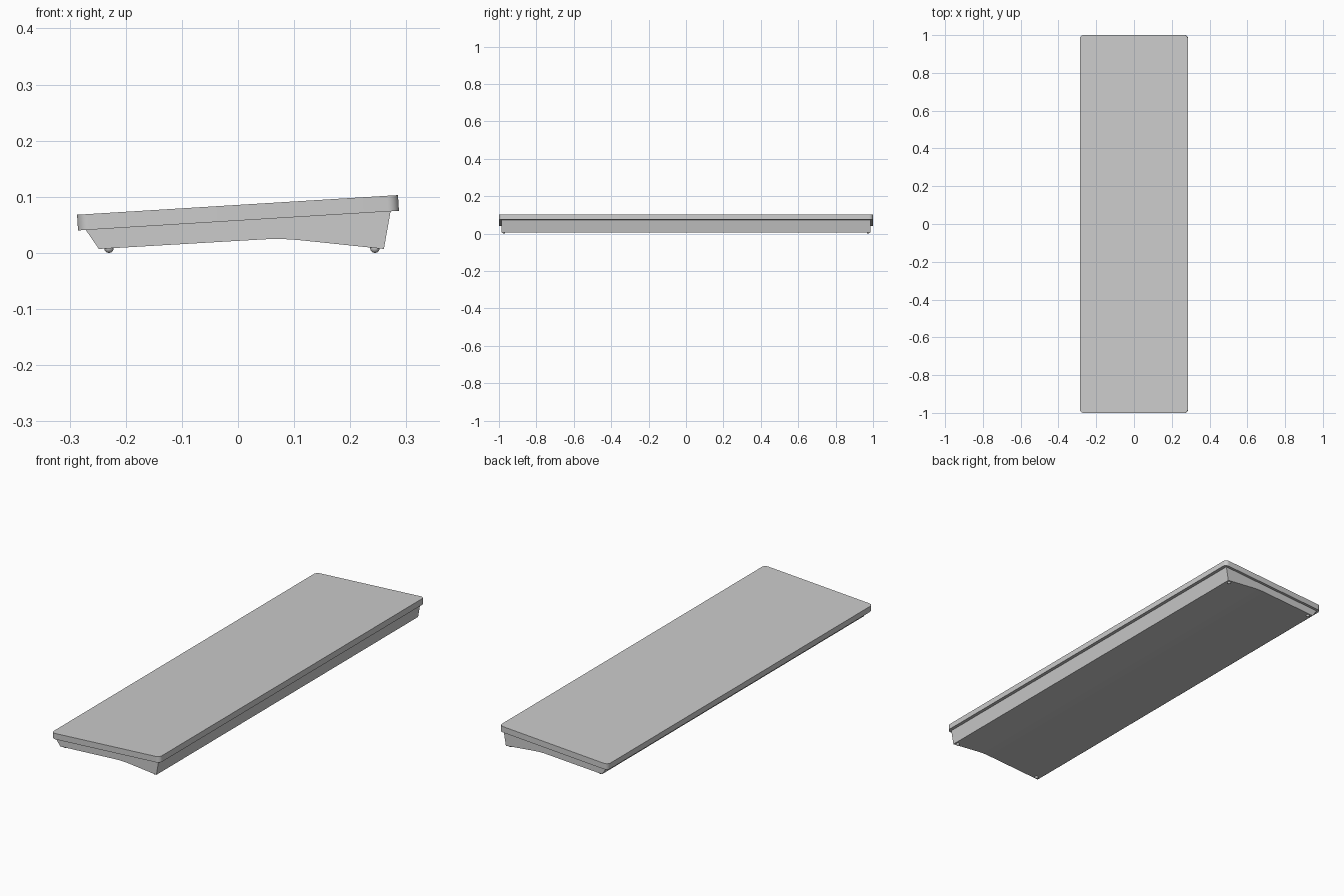
import bpy, bmesh, math

if "Cube" in bpy.data.objects:
    bpy.data.objects.remove(bpy.data.objects["Cube"])


def prism(name, outline, depth, to_point):
    """Extrude a 2D outline symmetrically; to_point maps (u, v, w) to space."""
    bm = bmesh.new()
    base = [bm.verts.new(to_point(u, v, -depth / 2)) for u, v in outline]
    face = bm.faces.new(base)
    ext = bmesh.ops.extrude_face_region(bm, geom=[face])
    top = [g for g in ext["geom"] if isinstance(g, bmesh.types.BMVert)]
    for vert, (u, v) in zip(base, outline):
        vert.co = to_point(u, v, -depth / 2)
    shift = to_point(0, 0, depth / 2) - to_point(0, 0, -depth / 2)
    bmesh.ops.translate(bm, verts=top, vec=shift)
    bmesh.ops.recalc_face_normals(bm, faces=bm.faces)
    return finish(name, bm)


def finish(name, bm):
    mesh = bpy.data.meshes.new(name)
    bm.to_mesh(mesh)
    bm.free()
    obj = bpy.data.objects.new(name, mesh)
    bpy.context.collection.objects.link(obj)
    bpy.ops.object.select_all(action="DESELECT")
    obj.select_set(True)
    bpy.context.view_layer.objects.active = obj
    bpy.ops.object.shade_smooth_by_angle(angle=math.radians(30))
    return obj


from mathutils import Vector

# Tilted top slab with rounded plan corners
TILT = math.atan2(0.035, 0.572)
half_x, half_y, radius, steps = 0.2865, 1.0, 0.02, 8
plan = []
for i, (sx, sy) in enumerate([(1, 1), (-1, 1), (-1, -1), (1, -1)]):
    for k in range(steps + 1):
        a = math.pi / 2 * (i + k / steps)
        plan.append((sx * (half_x - radius) + radius * math.cos(a),
                     sy * (half_y - radius) + radius * math.sin(a)))
slab = prism("top_slab", plan, 0.028, lambda u, v, w: Vector((u, v, w)))
slab.rotation_euler.y = -TILT
slab.location.z = 0.0715

# Wedge-shaped lower body with a softly arched underside
profile = [(-0.272, 0.042), (-0.248, 0.007)]
p0, p1, p2 = (0.035, 0.0235), (0.075, 0.0265), (0.115, 0.0222)
for k in range(9):
    t = k / 8
    profile.append(tuple((1 - t) ** 2 * a + 2 * t * (1 - t) * b + t * t * c
                         for a, b, c in zip(p0, p1, p2)))
profile += [(0.26, 0.007), (0.272, 0.0745)]
prism("lower_body", profile, 1.974, lambda u, v, w: Vector((u, w, v)))

# Four small domed feet
for x, side in [(-0.23, "left"), (0.244, "right")]:
    for y, end in [(-0.974, "front"), (0.974, "back")]:
        bm = bmesh.new()
        bmesh.ops.create_uvsphere(bm, u_segments=20, v_segments=12, radius=0.0085)
        foot = finish(f"foot_{end}_{side}", bm)
        foot.location = (x, y, 0.0085)
